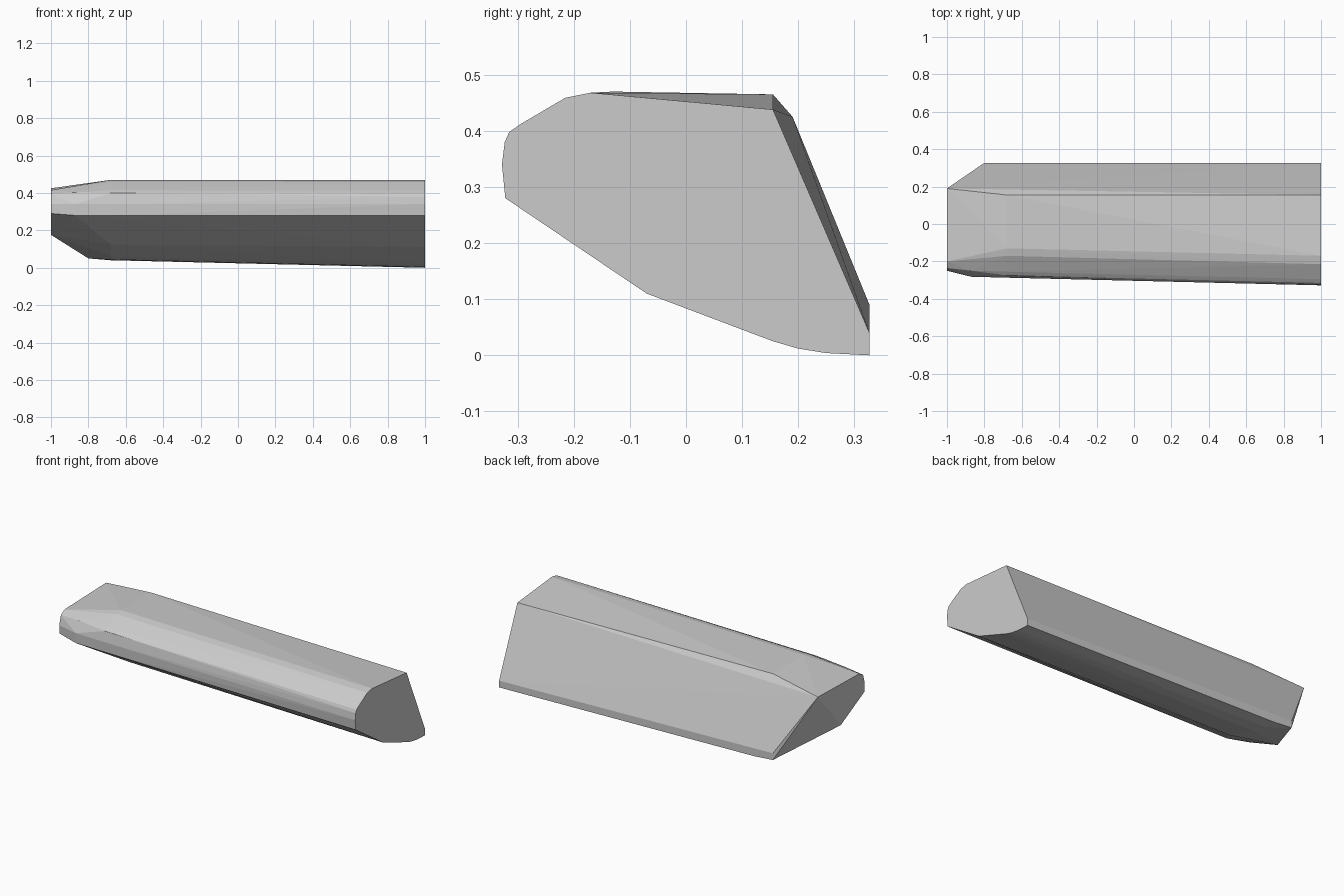
import bpy
import bmesh

cube = bpy.data.objects.get("Cube")
if cube:
    bpy.data.objects.remove(cube, do_unlink=True)

# One plain grey for the whole block
grey = bpy.data.materials.new("light grey")
grey.use_nodes = True
colour = (0.6, 0.6, 0.6, 1)
grey.diffuse_color = colour
grey.node_tree.nodes["Principled BSDF"].inputs["Base Color"].default_value = colour

# Cross-sections (y, z), keyed by their position along x
sections = {
    # full flat end
    1.0: [(0.327, 0), (0.327, 0.04), (0.155, 0.438), (-0.17, 0.468),
          (-0.215, 0.459), (-0.295, 0.412), (-0.315, 0.398), (-0.323, 0.38),
          (-0.328, 0.34), (-0.322, 0.28), (-0.07, 0.11), (0.155, 0.025),
          (0.2, 0.012), (0.25, 0.004)],
    # shoulder where the taper begins
    -0.68: [(0.327, 0.04), (0.155, 0.465), (-0.13, 0.47), (-0.17, 0.461),
            (-0.255, 0.415), (-0.275, 0.4), (-0.287, 0.34), (-0.285, 0.28),
            (-0.04, 0.125), (0.155, 0.062), (0.25, 0.044)],
    # lower back corner of the slanted end
    -0.8: [(0.327, 0.05), (0.327, 0.09)],
    # rounded nose of the front edge
    -0.87: [(-0.25, 0.402), (-0.282, 0.34), (-0.28, 0.28)],
    # small tip face
    -1.0: [(0.19, 0.425), (-0.2, 0.415), (-0.235, 0.395), (-0.25, 0.34),
           (-0.248, 0.29), (-0.025, 0.176)],
}

# Wrap the sections in one convex skin
bm = bmesh.new()
for x, profile in sections.items():
    for y, z in profile:
        bm.verts.new((x, y, z))
skin = bmesh.ops.convex_hull(bm, input=bm.verts[:])
spare = {v for v in skin["geom_interior"] + skin["geom_unused"]
         if isinstance(v, bmesh.types.BMVert)}
bmesh.ops.delete(bm, geom=list(spare), context="VERTS")
bmesh.ops.dissolve_limit(bm, angle_limit=0.01, verts=bm.verts[:], edges=bm.edges[:])
bmesh.ops.recalc_face_normals(bm, faces=bm.faces[:])

mesh = bpy.data.meshes.new("tapered_block")
bm.to_mesh(mesh)
bm.free()
mesh.materials.append(grey)
block = bpy.data.objects.new("tapered_block", mesh)
bpy.context.collection.objects.link(block)
